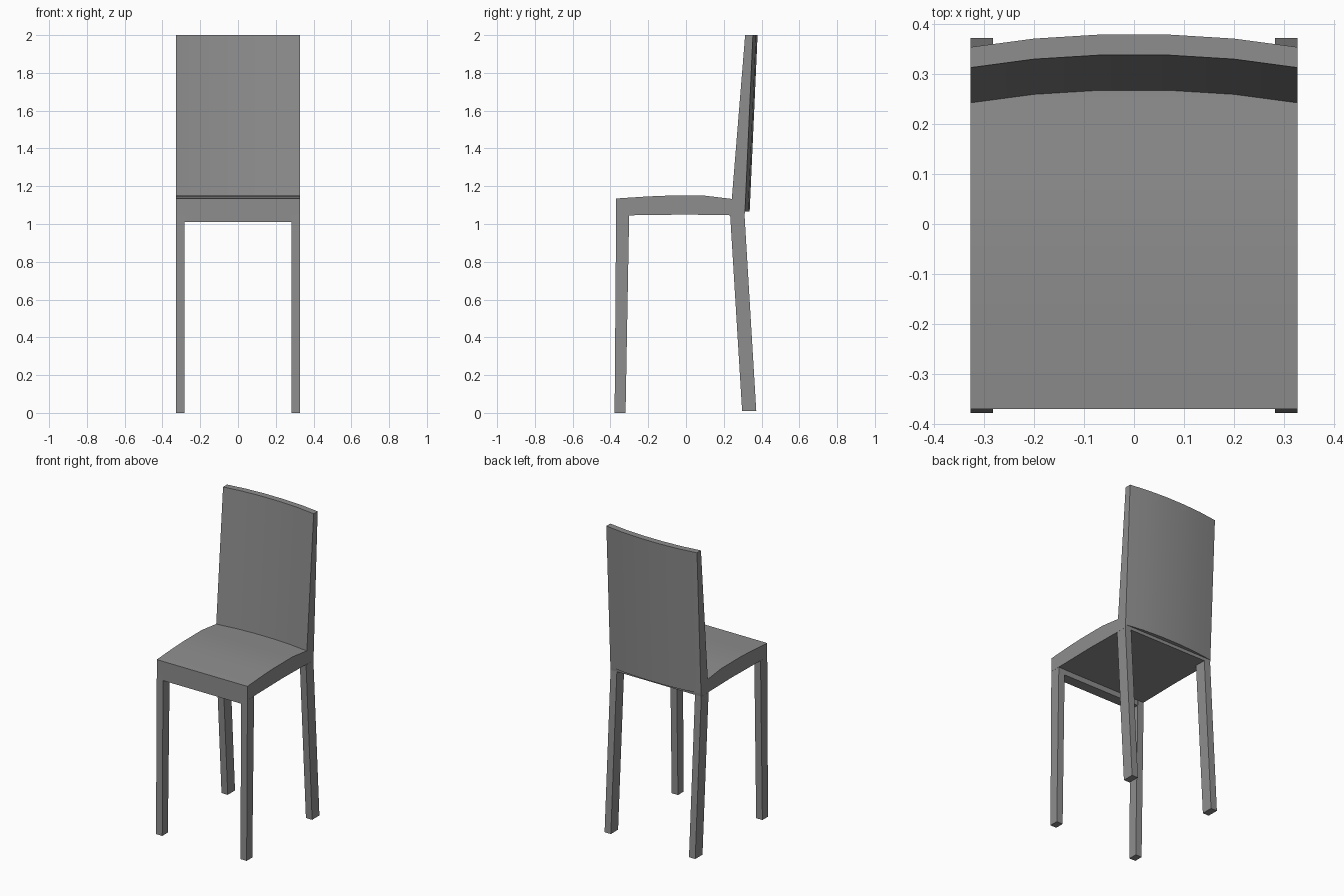
import bpy
import bmesh
import math

cube = bpy.data.objects.get("Cube")
if cube:
    bpy.data.objects.remove(cube, do_unlink=True)

HALF = 0.327    # half width of the chair
INNER = 0.282   # inner side of the legs
SEAT_Z = 1.045  # underside of the seat

grey = bpy.data.materials.new("plain_grey")
grey.use_nodes = True
colour = (0.27, 0.27, 0.27, 1)
grey.diffuse_color = colour
bsdf = next(n for n in grey.node_tree.nodes if n.type == "BSDF_PRINCIPLED")
bsdf.inputs["Base Color"].default_value = colour


def loft(name, first, second):
    """Solid between two matching outlines."""
    bm = bmesh.new()
    a = [bm.verts.new(p) for p in first]
    b = [bm.verts.new(p) for p in second]
    bm.faces.new(a)
    bm.faces.new(b)
    for i in range(len(a)):
        j = (i + 1) % len(a)
        bm.faces.new((a[i], a[j], b[j], b[i]))
    bmesh.ops.recalc_face_normals(bm, faces=bm.faces)
    mesh = bpy.data.meshes.new(name)
    bm.to_mesh(mesh)
    bm.free()
    mesh.materials.append(grey)
    obj = bpy.data.objects.new(name, mesh)
    bpy.context.collection.objects.link(obj)
    bpy.ops.object.select_all(action="DESELECT")
    obj.select_set(True)
    bpy.context.view_layer.objects.active = obj
    bpy.ops.object.shade_smooth_by_angle(angle=math.radians(25))
    return obj


def extrude_x(name, profile, x0, x1):
    """Side profile of (y, z) points swept across the width."""
    return loft(name, [(x0, y, z) for y, z in profile],
                [(x1, y, z) for y, z in profile])


# Gently domed seat
extrude_x("seat", [(-0.37, SEAT_Z), (-0.37, 1.135), (-0.2, 1.146), (-0.1, 1.15),
                   (0.1, 1.15), (0.25, 1.132), (0.27, 1.132), (0.27, 1.065),
                   (0.312, 1.065), (0.31, SEAT_Z), (0.0, 1.05)], -HALF, HALF)

# Apron under the front edge
extrude_x("front_apron", [(-0.37, 1.01), (-0.37, SEAT_Z),
                          (-0.302, SEAT_Z), (-0.302, 1.01)], -INNER, INNER)

# Tapered front legs and splayed rear legs
front_leg = [(-0.378, 0), (-0.37, SEAT_Z), (-0.301, SEAT_Z), (-0.32, 0)]
rear_leg = [(0.297, 0.01), (0.234, SEAT_Z), (0.31, SEAT_Z), (0.372, 0.01)]
for side, sign in (("left", 1), ("right", -1)):
    extrude_x("front_leg_" + side, front_leg, sign * INNER, sign * HALF)
    extrude_x("rear_leg_" + side, rear_leg, sign * INNER, sign * HALF)

# Curved, leaning backrest
bow = [(-HALF, 0), (-0.2, 0.017), (-0.07, 0.025),
       (0.07, 0.025), (0.2, 0.017), (HALF, 0)]


def back_outline(front, rear, z):
    return ([(x, front + d, z) for x, d in bow]
            + [(x, rear + d, z) for x, d in reversed(bow)])


loft("backrest", back_outline(0.237, 0.312, 1.065), back_outline(0.313, 0.354, 2.0))
